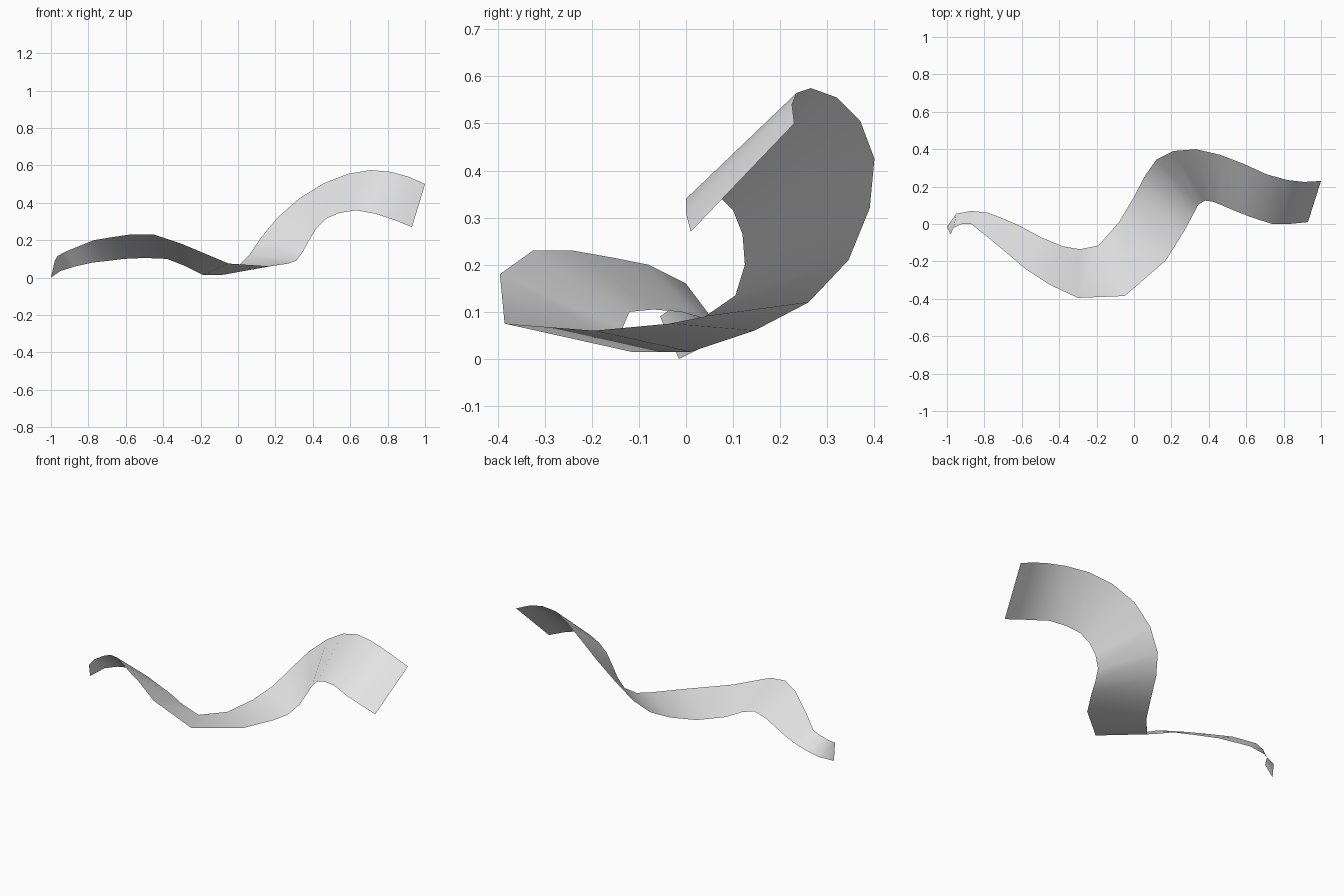
import bpy
import bmesh
from mathutils import Vector

# Remove the default object
default_cube = bpy.data.objects.get("Cube")
if default_cube:
    bpy.data.objects.remove(default_cube, do_unlink=True)


def make_material(name, colour):
    """Plain flat material for viewport and render."""
    material = bpy.data.materials.new(name)
    material.use_nodes = True
    material.diffuse_color = colour
    shader = material.node_tree.nodes["Principled BSDF"]
    shader.inputs["Base Color"].default_value = colour
    return material


def build_strip(name, first_rail, second_rail, material):
    """Loft a single-sided strip between two rails with matching points."""
    bm = bmesh.new()
    first = [bm.verts.new(Vector(point) / 100) for point in first_rail]
    second = [bm.verts.new(Vector(point) / 100) for point in second_rail]
    pairs = list(zip(first, second))
    for (near, far), (next_near, next_far) in zip(pairs, pairs[1:]):
        face = bm.faces.new((near, next_near, next_far, far))
        face.smooth = True
    mesh = bpy.data.meshes.new(name)
    bm.to_mesh(mesh)
    bm.free()
    mesh.materials.append(material)
    strip = bpy.data.objects.new(name, mesh)
    bpy.context.collection.objects.link(strip)
    return strip


# Front edge of the ribbon, in hundredths of a unit, from right to left
front_rail = [
    (-98, -5.5, 9), (-96.5, -2, 11.5), (-92, 0, 14), (-87, 0, 16),
    (-77, -8, 20), (-68, -15.5, 21.5), (-58, -24, 23), (-45, -32.5, 23),
    (-30, -39.5, 18), (-5, -38.5, 7.5), (17, -19.5, 6), (27, -3.5, 7.5),
    (31, 4, 9), (34.5, 10.5, 13.5), (38, 12.5, 20), (42, 12, 26.5),
    (47, 10, 31.5), (54, 7, 34.5), (63, 3.5, 36), (74, 0, 34),
    (83, 0, 31), (93, 1, 27),
]

# Back edge of the ribbon
back_rail = [
    (-100, -1.5, 0), (-95, 5.5, 3.5), (-87, 7, 6), (-78, 6, 8),
    (-69, 2.5, 9), (-61, -1, 10), (-50, -7, 10.5), (-38, -12, 10),
    (-29, -13.5, 6.5), (-19, -11.5, 1.5), (-8, 1, 1.5), (0, 14.5, 6),
    (6, 26, 12), (12, 34.5, 21), (21, 39, 32), (33, 40, 42.5),
    (46, 37, 50.5), (59, 32, 55.5), (71, 26.5, 57.5), (82, 23.5, 56.5),
    (91, 22.5, 54), (100, 23, 50),
]

pale_grey = make_material("pale grey", (0.8, 0.8, 0.8, 1))
build_strip("twisting_ribbon", front_rail, back_rail, pale_grey)
